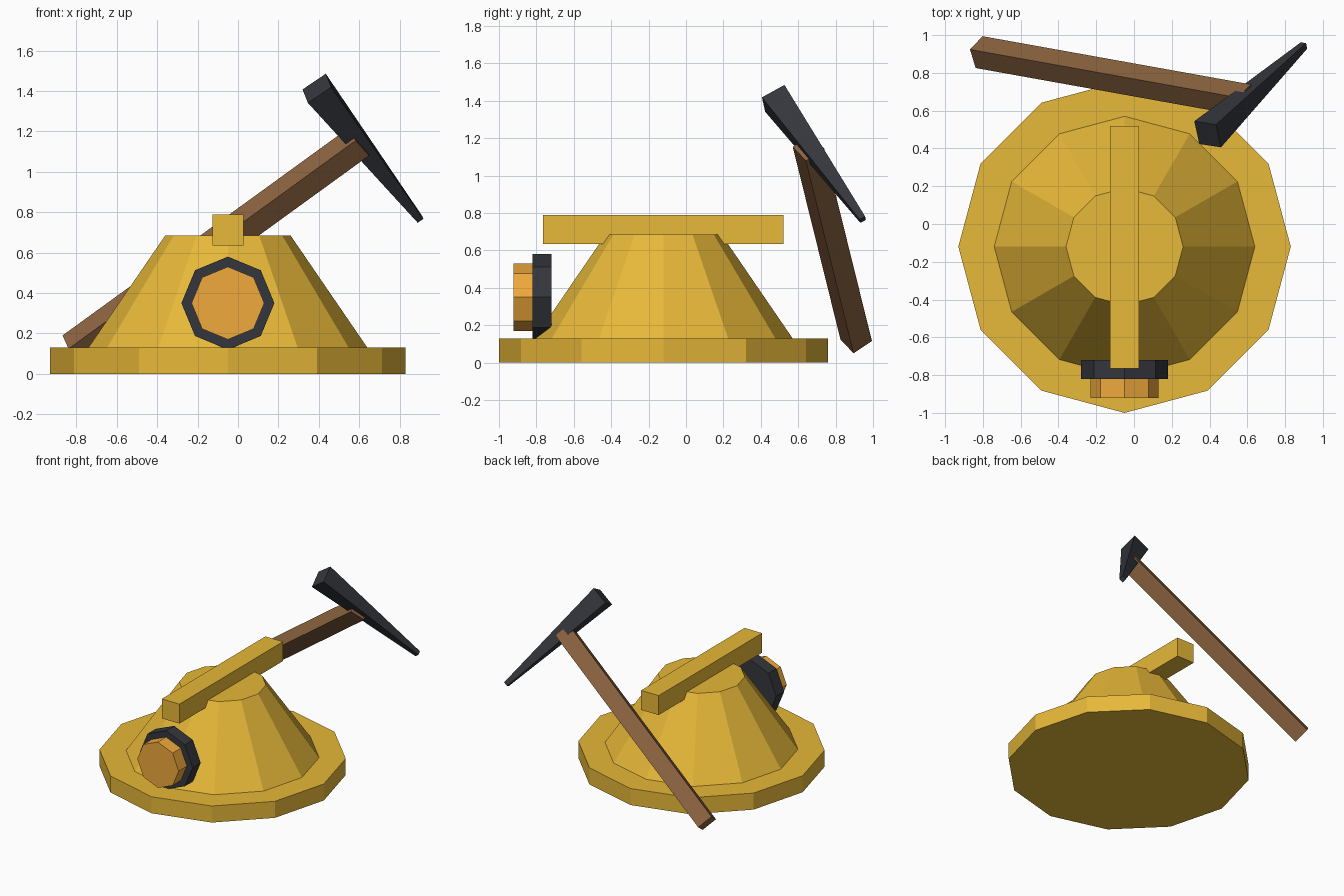
import bpy, math
from mathutils import Vector, Matrix

if "Cube" in bpy.data.objects:
    bpy.data.objects.remove(bpy.data.objects["Cube"])


def material(name, rgb):
    m = bpy.data.materials.new(name)
    m.diffuse_color = (*rgb, 1)
    m.use_nodes = True
    m.node_tree.nodes["Principled BSDF"].inputs["Base Color"].default_value = m.diffuse_color
    return m


YELLOW = material("yellow_shell", (0.80, 0.48, 0.04))
DARK = material("dark_metal", (0.035, 0.037, 0.045))
ORANGE = material("lamp_glass", (0.87, 0.40, 0.045))
WOOD = material("brown_wood", (0.26, 0.125, 0.05))


def prism(name, start, end, r1, r2, sides, mat, side=(1, 0, 0), turn=0.0):
    """Flat-sided frustum from start to end; 'side' fixes its roll about the axis."""
    a, b = Vector(start), Vector(end)
    z = (b - a).normalized()
    x = Vector(side)
    x = (x - z * x.dot(z)).normalized()
    y = z.cross(x)
    rot = Matrix((x, y, z)).transposed()
    verts = []
    for centre, r in ((a, r1), (b, r2)):
        for i in range(sides):
            t = turn + 2 * math.pi * i / sides
            verts.append(centre + rot @ Vector((r * math.cos(t), r * math.sin(t), 0)))
    faces = [tuple(reversed(range(sides))), tuple(range(sides, 2 * sides))]
    for i in range(sides):
        j = (i + 1) % sides
        faces.append((i, j, j + sides, i + sides))
    mesh = bpy.data.meshes.new(name)
    mesh.from_pydata(verts, [], faces)
    mesh.materials.append(mat)
    ob = bpy.data.objects.new(name, mesh)
    bpy.context.collection.objects.link(ob)
    return ob


def square_bar(name, start, end, w1, w2, mat, side):
    """Square bar whose flat faces line up with 'side'."""
    k = math.sqrt(0.5)
    return prism(name, start, end, w1 * k, w2 * k, 4, mat, side, math.pi / 4)


CX, CY = -0.05, -0.12

# Helmet: brim, crown and ridge
prism("helmet_brim", (CX, CY, 0), (CX, CY, 0.13), 0.88, 0.88, 12, YELLOW)
prism("helmet_crown", (CX, CY, 0.13), (CX, CY, 0.685), 0.69, 0.31, 12, YELLOW)
square_bar("helmet_ridge", (CX, -0.765, 0.712), (CX, 0.52, 0.712), 0.153, 0.153, YELLOW, (1, 0, 0))

# Head lamp on the front
prism("lamp_housing", (CX, -0.72, 0.35), (CX, -0.82, 0.35), 0.23, 0.23, 8, DARK)
prism("lamp_lens", (CX, -0.82, 0.35), (CX, -0.922, 0.35), 0.18, 0.18, 8, ORANGE)

# Pickaxe leaning on the back
square_bar("pick_handle", (-0.82, 0.91, 0.12), (0.60, 0.655, 1.15), 0.122, 0.122, WOOD,
           (0.56, 0.58, -0.61))
square_bar("pick_head", (0.39, 0.475, 1.413), (0.90, 0.945, 0.765), 0.14, 0.034, DARK,
           (0.80, -0.144, 0.58))
